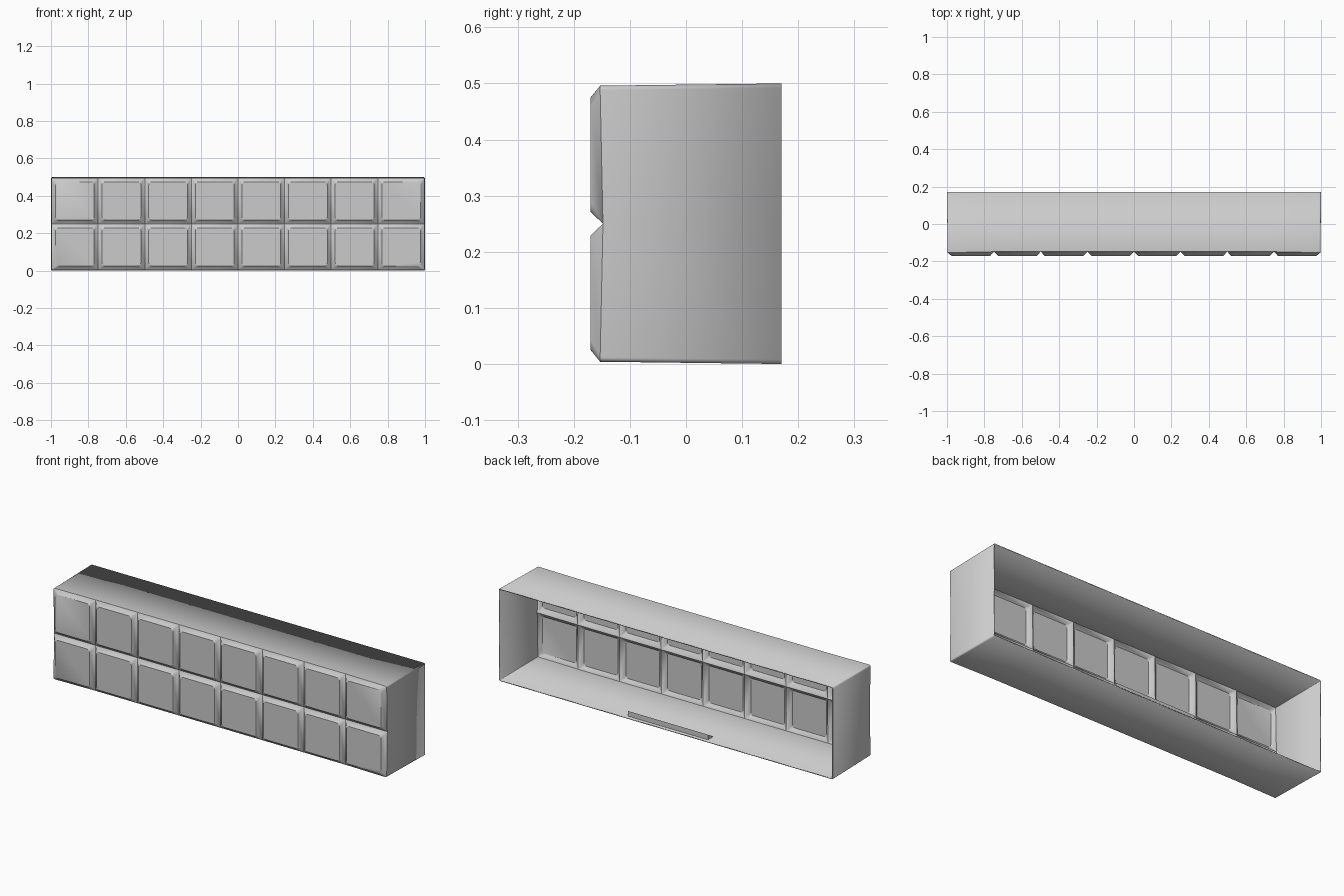
import bpy, bmesh, math

cube = bpy.data.objects.get("Cube")
if cube:
    bpy.data.objects.remove(cube, do_unlink=True)

mat = bpy.data.materials.new("light_grey")
mat.use_nodes = True
GREY = (0.6, 0.6, 0.6, 1)
mat.diffuse_color = GREY
mat.node_tree.nodes["Principled BSDF"].inputs["Base Color"].default_value = GREY

HALF_X, Z0, Z1 = 0.997, 0.004, 0.496      # front outline
BACK_Y, PAD_Y, GROOVE_Y, RIM_Y = 0.17, -0.17, -0.148, -0.153
COLS, ROWS, INSET, STEPS = 8, 2, 0.021, 5


def make_object(name, bm):
    bmesh.ops.recalc_face_normals(bm, faces=bm.faces)
    mesh = bpy.data.meshes.new(name)
    bm.to_mesh(mesh)
    bm.free()
    mesh.materials.append(mat)
    obj = bpy.data.objects.new(name, mesh)
    bpy.context.collection.objects.link(obj)
    return obj


def corner_arc(cx, cz, sx, sz, radius):
    """Points round one corner, always running counter-clockwise."""
    start = math.atan2(sz, sx) - math.pi / 4
    ox, oz = cx - sx * radius, cz - sz * radius
    return [(ox + radius * math.cos(start + i * math.pi / 2 / STEPS),
             oz + radius * math.sin(start + i * math.pi / 2 / STEPS))
            for i in range(STEPS + 1)]


def add_pad(bm, x0, x1, z0, z1):
    """Raised pad with rounded corners and sloping sides."""
    base, top = [], []
    for sx, sz in ((1, 1), (-1, 1), (-1, -1), (1, -1)):
        cx, cz = (x1 if sx > 0 else x0), (z1 if sz > 0 else z0)
        outer = abs(cx) > HALF_X - 0.01 and (cz < Z0 + 0.01 or cz > Z1 - 0.01)
        y = RIM_Y if outer else GROOVE_Y
        for x, z in corner_arc(cx, cz, sx, sz, 0.008 if outer else 0):
            base.append(bm.verts.new((x, y, z)))
        for x, z in corner_arc(cx - sx * INSET, cz - sz * INSET, sx, sz, 0.018):
            top.append(bm.verts.new((x, PAD_Y, z)))
    bm.faces.new(top)
    n = len(top)
    for i in range(n):
        j = (i + 1) % n
        bm.faces.new((base[i], base[j], top[j], top[i]))


# Front panel: grid of pads welded into one sheet
bm = bmesh.new()
w, h = 2 * HALF_X / COLS, (Z1 - Z0) / ROWS
for c in range(COLS):
    for r in range(ROWS):
        x, z = -HALF_X + c * w, Z0 + r * h
        add_pad(bm, x, x + w, z, z + h)
bmesh.ops.remove_doubles(bm, verts=bm.verts, dist=0.0004)

# Side walls: panel outline drawn back with a slight draft
rim = [e for e in bm.edges if e.is_boundary]
out = bmesh.ops.extrude_edge_only(bm, edges=rim)["geom"]
for v in out:
    if isinstance(v, bmesh.types.BMVert):
        v.co.x /= HALF_X
        v.co.y = BACK_Y
        v.co.z = 0.25 + (v.co.z - 0.25) * 0.25 / (0.25 - Z0)
shell = make_object("drawer_front_shell", bm)
wall = shell.modifiers.new("wall_thickness", "SOLIDIFY")
wall.thickness = 0.006
wall.offset = -1

# Catch: small wedge on the floor by the open back
bm = bmesh.new()
ends = [[bm.verts.new((x, y, z)) for y, z in ((0.155, 0.003), (0.155, 0.034), (0.105, 0.003))]
        for x in (-0.24, 0.24)]
for end in ends:
    bm.faces.new(end)
for i in range(3):
    j = (i + 1) % 3
    bm.faces.new((ends[0][i], ends[0][j], ends[1][j], ends[1][i]))
make_object("floor_catch", bm)

# Smooth rounded corners, keep the rest crisp
bpy.ops.object.select_all(action="DESELECT")
shell.select_set(True)
bpy.context.view_layer.objects.active = shell
bpy.ops.object.shade_smooth_by_angle(angle=math.radians(30))
